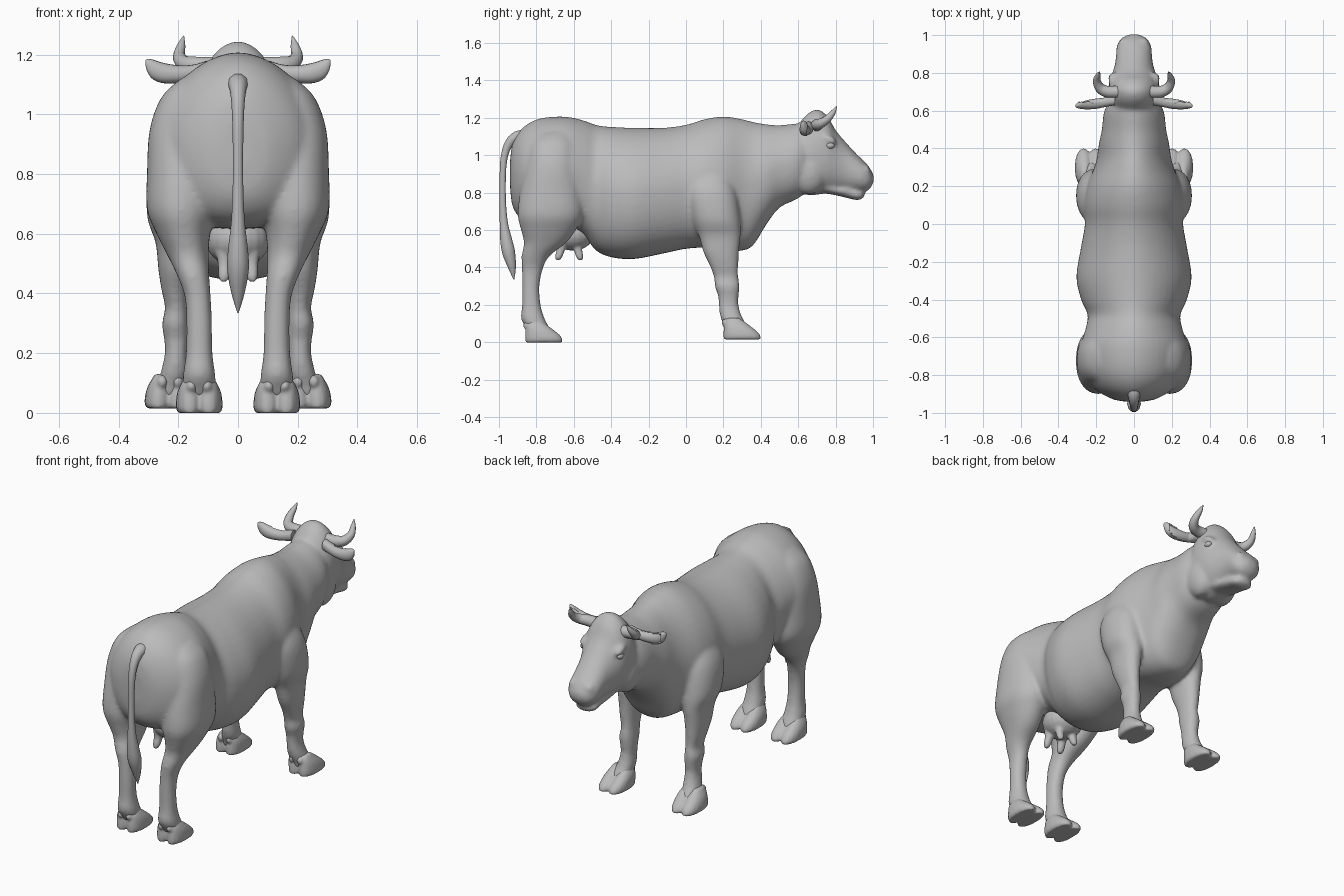
import bpy
import bmesh
import math
from mathutils import Vector, Matrix

default_cube = bpy.data.objects.get("Cube")
if default_cube:
    bpy.data.objects.remove(default_cube, do_unlink=True)

hide_grey = bpy.data.materials.new("plain_grey")
hide_grey.use_nodes = True
hide_grey.diffuse_color = (.5, .5, .5, 1)
hide_grey.node_tree.nodes["Principled BSDF"].inputs["Base Color"].default_value = (.5, .5, .5, 1)


def spline(rows, steps=4):
    """Catmull-Rom interpolation through rows of numbers."""
    rows = [Vector(row) for row in rows]
    result = []
    for i in range(len(rows) - 1):
        before, start = rows[max(i - 1, 0)], rows[i]
        end, after = rows[i + 1], rows[min(i + 2, len(rows) - 1)]
        for k in range(steps):
            t = k / steps
            result.append(((start * 2) + (end - before) * t
                           + (before * 2 - start * 5 + end * 4 - after) * t * t
                           + (start * 3 - before - end * 3 + after) * t ** 3) / 2)
    return result + [rows[-1]]


def loft(bm, axis, rows, power=2.2, crown=2.2, sides=32):
    """Skin rings along an axis; a row is (position, u, v, radius u, radius v).

    The superellipse power is separate for the upper half (crown)."""
    rings = []
    for pos, u, v, ru, rv in spline(rows):
        ring = []
        for k in range(sides):
            angle = math.tau * k / sides
            c, s = math.cos(angle), math.sin(angle)
            root = 2 / (crown if s > 0 else power)
            a = u + max(ru, .003) * math.copysign(abs(c) ** root, c)
            b = v + max(rv, .003) * math.copysign(abs(s) ** root, s)
            point = {"X": (pos, a, b), "Y": (a, pos, b), "Z": (a, b, pos)}[axis]
            ring.append(bm.verts.new(point))
        rings.append(ring)
    for low, high in zip(rings, rings[1:]):
        for k in range(sides):
            n = (k + 1) % sides
            bm.faces.new((low[k], low[n], high[n], high[k]))
    bm.faces.new(rings[0])
    bm.faces.new(rings[-1])


def blob(bm, centre, radii, tilt=0.0):
    """Ellipsoid, optionally tilted about x."""
    matrix = (Matrix.Translation(centre) @ Matrix.Rotation(tilt, 4, "X")
              @ Matrix.Diagonal((*radii, 1)))
    bmesh.ops.create_uvsphere(bm, u_segments=20, v_segments=12, radius=1, matrix=matrix)


def finish(name, bm, voxel=0.0, smoothing=0):
    """Turn a bmesh into a shaded object, fusing its pieces if a voxel size is given."""
    bmesh.ops.recalc_face_normals(bm, faces=bm.faces[:])
    mesh = bpy.data.meshes.new(name)
    bm.to_mesh(mesh)
    bm.free()
    obj = bpy.data.objects.new(name, mesh)
    bpy.context.collection.objects.link(obj)
    if voxel:
        remesh = obj.modifiers.new("fuse", "REMESH")
        remesh.mode = "VOXEL"
        remesh.voxel_size = voxel
        smooth = obj.modifiers.new("soften", "SMOOTH")
        smooth.iterations = smoothing
    shade(obj)


def shade(obj):
    bpy.ops.object.select_all(action="DESELECT")
    obj.select_set(True)
    bpy.context.view_layer.objects.active = obj
    bpy.ops.object.convert(target="MESH")
    obj = bpy.context.object
    obj.data.materials.clear()
    obj.data.materials.append(hide_grey)
    bpy.ops.object.shade_smooth_by_angle(angle=math.radians(50))


def tube(name, rows):
    """Tapered tube through rows of (x, y, z, radius)."""
    curve = bpy.data.curves.new(name, "CURVE")
    curve.dimensions = "3D"
    curve.bevel_depth = 1
    curve.bevel_resolution = 3
    curve.use_fill_caps = True
    points = spline(rows)
    line = curve.splines.new("POLY")
    line.points.add(len(points) - 1)
    for target, (x, y, z, radius) in zip(line.points, points):
        target.co = (x, y, z, 1)
        target.radius = radius
    obj = bpy.data.objects.new(name, curve)
    bpy.context.collection.objects.link(obj)
    shade(obj)


def upright(rows):
    """Rows of (y, bottom, top, half width) as ring rows along y."""
    return [(y, 0, (low + top) / 2, half, (top - low) / 2) for y, low, top, half in rows]


SIDES = (("left", 1), ("right", -1))

# Torso and neck
body = bmesh.new()
loft(body, "Y", upright([
    (-.94, .82, .98, .05), (-.925, .72, 1.07, .12), (-.87, .65, 1.15, .21),
    (-.78, .62, 1.197, .265), (-.65, .61, 1.207, .28), (-.55, .57, 1.187, .255),
    (-.48, .49, 1.162, .245), (-.4, .455, 1.152, .28), (-.28, .445, 1.147, .305),
    (-.12, .475, 1.147, .28), (0, .5, 1.163, .26), (.1, .505, 1.193, .265),
    (.2, .49, 1.208, .25), (.3, .49, 1.193, .21), (.36, .52, 1.178, .195),
    (.43, .63, 1.166, .185), (.5, .72, 1.161, .17), (.6, .77, 1.17, .157),
    (.68, .84, 1.16, .11)]), power=2.3, crown=1.8, sides=48)

# Head: skull and upper muzzle, lower jaw, cheeks, brows, nostril wings
loft(body, "Y", upright([
    (.58, .84, 1.14, .08), (.62, .8, 1.19, .12), (.66, .785, 1.23, .135),
    (.71, .79, 1.245, .137), (.76, .8, 1.205, .13), (.8, .805, 1.135, .115),
    (.85, .805, 1.075, .1), (.9, .805, 1.02, .095), (.94, .805, .98, .092),
    (.97, .81, .95, .078), (.99, .83, .92, .058), (1.005, .86, .89, .025)]), crown=2)
loft(body, "Y", upright([
    (.7, .8, .9, .08), (.78, .79, .85, .078), (.86, .772, .84, .07),
    (.91, .76, .82, .066), (.94, .765, .81, .052), (.955, .78, .8, .02)]))
for side, s in SIDES:
    blob(body, (s * .075, .655, .91), (.07, .1, .12))
    blob(body, (s * .105, .765, 1.085), (.035, .045, .022), -.5)
    blob(body, (s * .05, .96, .915), (.03, .026, .032))

# Legs, from shoulder and haunch down to the pastern
fore = [(.98, .14, .14, .05, .07), (.9, .17, .13, .085, .105), (.8, .195, .135, .104, .135),
        (.66, .205, .16, .1, .13), (.57, .21, .18, .066, .112), (.48, .212, .188, .055, .095),
        (.41, .211, .203, .045, .077), (.35, .206, .214, .038, .066),
        (.3, .21, .22, .045, .067), (.25, .207, .226, .041, .056), (.2, .207, .228, .038, .053),
        (.14, .212, .24, .046, .058), (.09, .222, .265, .05, .062), (.05, .23, .28, .05, .065)]
hind = [(1.12, .13, -.7, .06, .08), (1.06, .155, -.71, .1, .12), (.95, .178, -.715, .118, .14),
        (.8, .185, -.72, .12, .168),
        (.68, .19, -.725, .115, .175), (.6, .183, -.735, .09, .147), (.53, .168, -.755, .07, .112),
        (.46, .15, -.805, .054, .075), (.39, .135, -.822, .044, .056),
        (.3, .13, -.83, .043, .047), (.2, .13, -.827, .045, .05),
        (.13, .13, -.82, .054, .063), (.09, .13, -.8, .057, .064), (.05, .13, -.78, .057, .06)]
for side, s in SIDES:
    for rows in (fore, hind):
        loft(body, "Z", [(z, s * x, y, rx, ry) for z, x, y, rx, ry in rows])
finish("body", body, voxel=.01, smoothing=14)

# Cloven hooves with dewclaws
claw = [(0, .1, .038, .098), (.015, .1, .046, .1), (.04, .092, .046, .092),
        (.07, .075, .041, .072), (.095, .06, .03, .054), (.115, .055, .018, .03)]
for side, s in SIDES:
    for name, x, heel, base, splay in (("front", .228, .2, .015, .15),
                                       ("hind", .13, -.86, 0, 0)):
        hoof = bmesh.new()
        for half in (-1, 1):
            loft(hoof, "Z", [(base + z, s * (x + splay * (y - .055)) + half * .032,
                              heel + y, rx, ry) for z, y, rx, ry in claw], sides=16)
            blob(hoof, (s * x + half * .026, heel + .012, base + .09), (.018, .022, .022))
        finish(side + "_" + name + "_hoof", hoof, voxel=.007, smoothing=3)

# Udder with four teats
udder = bmesh.new()
blob(udder, (0, -.605, .58), (.11, .115, .09))
for side, s in SIDES:
    for y, lean in ((-.66, -.025), (-.585, .02)):
        loft(udder, "Z", [(z, s * (.042 + .006 * k), y + lean * k, r, r) for z, k, r in (
            (.54, 0, .034), (.5, .3, .024), (.46, .8, .02), (.44, 1, .012))], sides=12)
finish("udder", udder, voxel=.007, smoothing=3)

# Tail with tuft
tube("tail", [(0, -.83, 1.07, .05), (0, -.89, 1.1, .036), (0, -.945, 1.065, .025),
              (0, -.975, .97, .019), (0, -.98, .8, .017), (0, -.975, .65, .022),
              (0, -.962, .55, .033), (0, -.948, .48, .036), (0, -.93, .4, .022),
              (0, -.92, .335, .002)])

# Ears, horns and eyes
for side, s in SIDES:
    ear = bmesh.new()
    loft(ear, "X", [(s * x, y, z, ry, rz) for x, y, z, ry, rz in (
        (.1, .655, 1.15, .026, .03), (.15, .65, 1.138, .03, .028),
        (.2, .643, 1.134, .033, .03), (.25, .637, 1.138, .03, .034),
        (.285, .632, 1.15, .022, .033), (.303, .627, 1.163, .012, .022),
        (.31, .625, 1.172, .004, .008))], sides=20)
    for vert in ear.verts:
        # Cup the open front of the ear
        if vert.co.y > .65 and .16 < abs(vert.co.x) < .29:
            vert.co.y -= .012
    finish(side + "_ear", ear)
    tube(side + "_horn", [(s * x, y, z, r) for x, y, z, r in (
        (.08, .7, 1.16, .034), (.14, .7, 1.163, .031), (.18, .72, 1.17, .027),
        (.197, .757, 1.195, .021), (.19, .787, 1.23, .014), (.182, .805, 1.262, .002))])
    eye = bmesh.new()
    blob(eye, (s * .118, .77, 1.052), (.016, .024, .017))
    finish(side + "_eye", eye)
